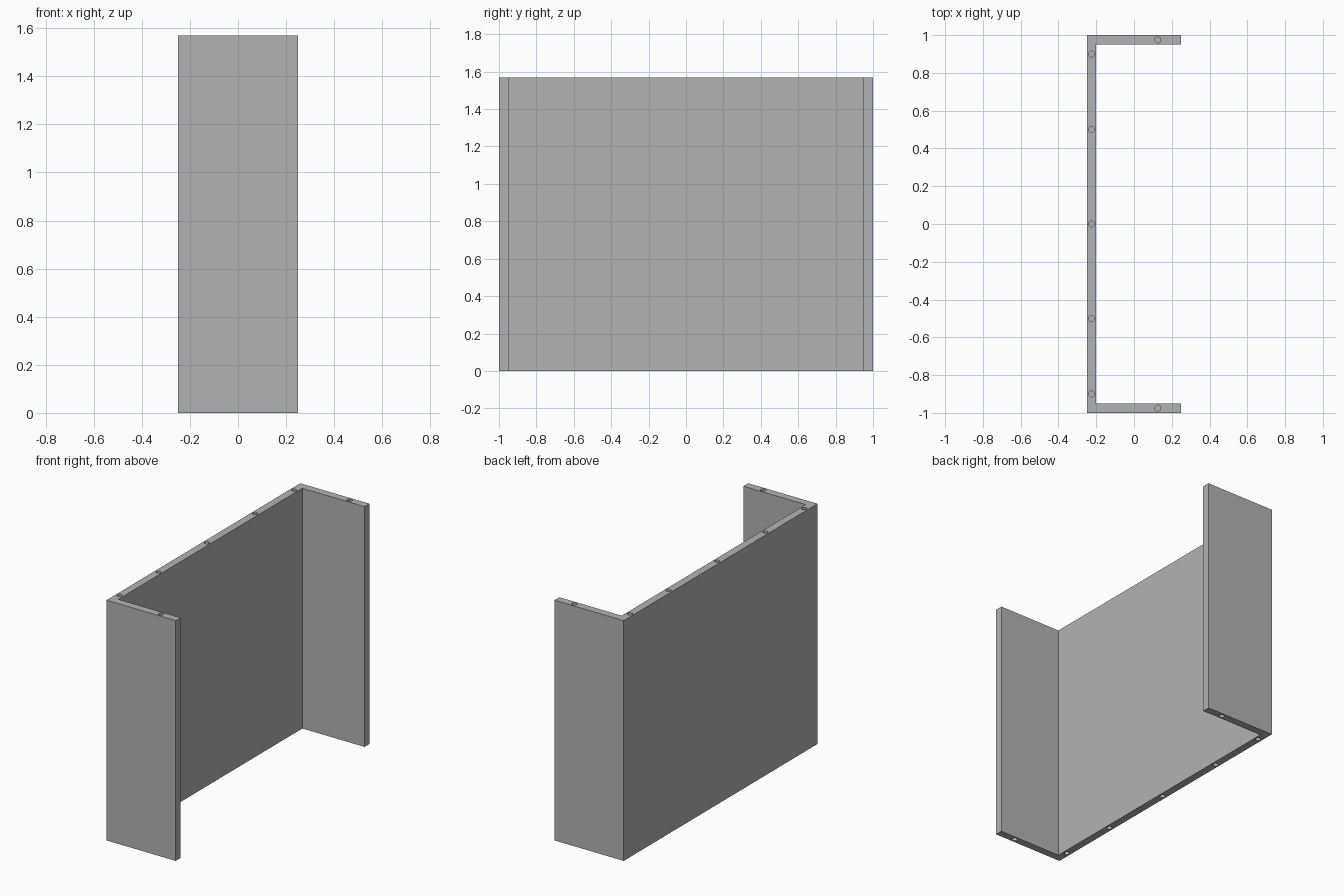
import bpy
import bmesh
from mathutils import Matrix

HEIGHT, HALF_X, HALF_Y, WALL = 1.57, 0.25, 1.0, 0.05
HOLE_RADIUS, HOLE_DEPTH = 0.016, 0.1

cube = bpy.data.objects.get("Cube")
if cube:
    bpy.data.objects.remove(cube, do_unlink=True)

# Single plain grey finish
grey = bpy.data.materials.new("plain_grey")
grey.use_nodes = True
colour = (0.45, 0.45, 0.45, 1)
grey.diffuse_color = colour
grey.node_tree.nodes["Principled BSDF"].inputs["Base Color"].default_value = colour


def add_object(name, bm):
    bmesh.ops.recalc_face_normals(bm, faces=bm.faces)
    mesh = bpy.data.meshes.new(name)
    bm.to_mesh(mesh)
    bm.free()
    mesh.materials.append(grey)
    obj = bpy.data.objects.new(name, mesh)
    bpy.context.collection.objects.link(obj)
    return obj


# Channel panel: U-shaped outline, open towards +x, extruded upwards
inner_x, inner_y = WALL - HALF_X, HALF_Y - WALL
half = [(-HALF_X, -HALF_Y), (HALF_X, -HALF_Y), (HALF_X, -inner_y), (inner_x, -inner_y)]
outline = half + [(x, -y) for x, y in reversed(half)]
bm = bmesh.new()
base = bm.faces.new([bm.verts.new((x, y, 0)) for x, y in outline])
top = bmesh.ops.extrude_face_region(bm, geom=[base], use_keep_orig=True)["geom"]
bmesh.ops.translate(bm, vec=(0, 0, HEIGHT),
                    verts=[v for v in top if isinstance(v, bmesh.types.BMVert)])
panel = add_object("channel_panel", bm)

# Dowel holes: blind, in the top and bottom edges
centres = [(WALL / 2 - HALF_X, y) for y in (-0.9, -0.5, 0, 0.5, 0.9)]
centres += [(HALF_X / 2, side * (HALF_Y - WALL / 2)) for side in (-1, 1)]
bm = bmesh.new()
for x, y in centres:
    for z in (0, HEIGHT):
        bmesh.ops.create_cone(bm, cap_ends=True, segments=32, radius1=HOLE_RADIUS,
                              radius2=HOLE_RADIUS, depth=2 * HOLE_DEPTH,
                              matrix=Matrix.Translation((x, y, z)))
cutter = add_object("dowel_hole_cutter", bm)
cutter.hide_render = True

drill = panel.modifiers.new("dowel_holes", 'BOOLEAN')
drill.operation = 'DIFFERENCE'
drill.solver = 'EXACT'
drill.object = cutter

# Keep the drilled result and discard the cutter
bpy.context.view_layer.objects.active = panel
panel.select_set(True)
bpy.ops.object.modifier_apply(modifier=drill.name)
bpy.data.objects.remove(cutter, do_unlink=True)
bpy.ops.object.shade_smooth_by_angle()
